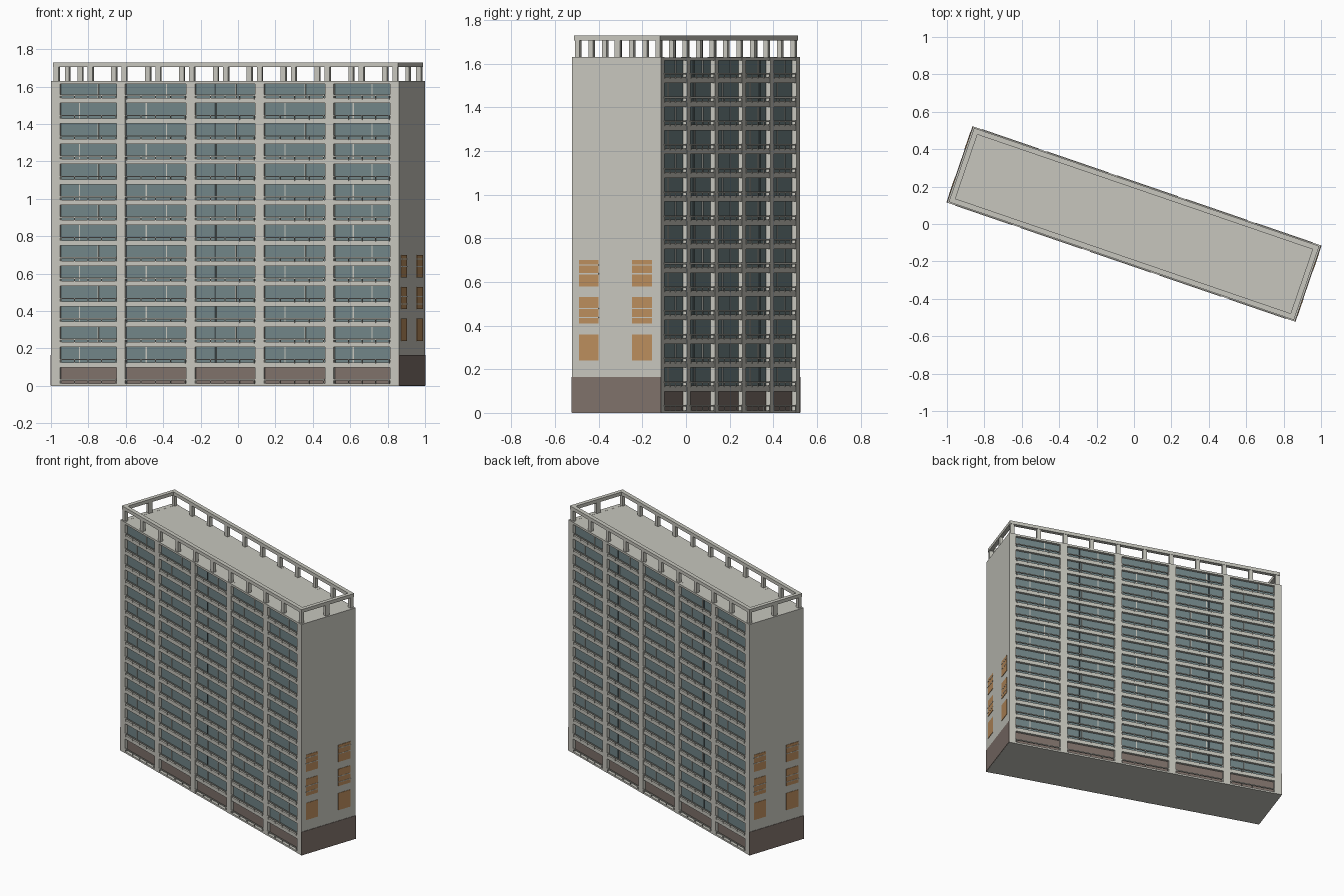
import bpy, bmesh, math
from mathutils import Matrix

if "Cube" in bpy.data.objects:
    bpy.data.objects.remove(bpy.data.objects["Cube"])

TURN = Matrix.Rotation(math.radians(-18.9), 4, 'Z')
L, W, H = 0.983, 0.215, 1.63      # half length, half width, wall height
FLOORS = 15
F = H / FLOORS
DEPTH = 0.02                      # recess of the glazing


def material(name, rgb):
    m = bpy.data.materials.new(name)
    m.diffuse_color = (*rgb, 1)
    m.use_nodes = True
    m.node_tree.nodes["Principled BSDF"].inputs["Base Color"].default_value = m.diffuse_color
    return m


CONCRETE = material("pale concrete", (0.57, 0.565, 0.51))
GLASS = material("blue grey glass", (0.165, 0.235, 0.245))
BROWN = material("brown cladding", (0.21, 0.165, 0.145))
ORANGE = material("orange panel", (0.50, 0.27, 0.11))
DARK = material("dark frame", (0.06, 0.08, 0.085))


def build(name, boxes, mat):
    """One object from boxes given as (u0, u1, v0, v1, z0, z1)."""
    bm = bmesh.new()
    for u0, u1, v0, v1, z0, z1 in boxes:
        place = Matrix.Translation(((u0 + u1) / 2, (v0 + v1) / 2, (z0 + z1) / 2))
        size = Matrix.Diagonal((abs(u1 - u0), abs(v1 - v0), z1 - z0, 1))
        bmesh.ops.create_cube(bm, size=1, matrix=TURN @ place @ size)
    mesh = bpy.data.meshes.new(name)
    bm.to_mesh(mesh)
    bm.free()
    mesh.materials.append(mat)
    ob = bpy.data.objects.new(name, mesh)
    bpy.context.collection.objects.link(ob)
    return ob


def both(boxes):
    """Repeat boxes on the opposite side, turned half way round."""
    return boxes + [(-b, -a, -d, -c, e, f) for a, b, c, d, e, f in boxes]


centres = [-0.958, -0.589, -0.195, 0.195, 0.589, 0.958]
bays = [(a + 0.025, b - 0.025) for a, b in zip(centres, centres[1:])]
wall = -W + DEPTH                 # plane of the glazing

# Glazed core and brown ground storey
build("glass_core", [(-L + 0.03, L - 0.03, wall, -wall, F, H - 0.01)], GLASS)
build("ground_storey", [(-L + 0.03, L - 0.03, wall, -wall, 0.004, F)], BROWN)

# End walls, roof, ground slab and full height columns
build("end_walls", both([(L - 0.032, L, -W, W, 0, H)]), CONCRETE)
build("roof", [(-L + 0.01, L - 0.01, -W + 0.001, W - 0.001, H - 0.015, H - 0.0005)], CONCRETE)
build("ground_slab", [(-L + 0.01, L - 0.01, -W + 0.001, W - 0.001, 0, 0.012)], CONCRETE)
build("columns", both([(max(c - 0.025, -L), min(c + 0.025, L), -W, wall + 0.01, 0, H)
                       for c in centres]), CONCRETE)

# Floor bands, railings, balusters and mullions in each bay
bands, rails, balusters, mullions = [], [], [], []
for u0, u1 in bays:
    for k in range(FLOORS):
        z = k * F
        if k:
            bands.append((u0, u1, -W + 0.002, wall + 0.005, z - 0.010, z + 0.017))
        rails.append((u0 - 0.004, u1, -W - 0.002, -W + 0.003, z + 0.029, z + 0.036))
        for i in range(5):
            u = u0 + (u1 - u0) * (0.02 + 0.24 * i)
            balusters.append((u - 0.002, u + 0.002, -W - 0.001, -W + 0.003,
                              z + 0.01, z + 0.03))
        if k:
            u = u0 + (u1 - u0) * (0.33 if k % 2 else 0.66)
            mullions.append((u - 0.003, u + 0.003, wall - 0.004, wall + 0.002,
                             z + 0.015, z + F - 0.008))
build("floor_bands", both(bands), CONCRETE)
build("railings", both(rails), CONCRETE)
build("balusters", both(balusters), CONCRETE)
build("window_mullions", both(mullions), CONCRETE)

# Dark vertical joints
build("dark_joints",
      [(-0.065, -0.057, wall - 0.005, wall + 0.002, F, H - 0.015)] +
      [(u - 0.004, u + 0.004, -wall - 0.002, -wall + 0.005, F, H - 0.015)
       for u in (-0.467, 0.467)], DARK)

# Brown base and orange panels on the end walls
build("end_base", both([(L - 0.002, L + 0.003, -W - 0.001, W + 0.001, 0.001, 0.165)]), BROWN)
build("end_panels", both([(L - 0.002, L + 0.003, v0, v1, z0, z0 + 0.12)
                          for v0, v1 in ((-0.18, -0.087), (0.077, 0.172))
                          for z0 in (0.24, 0.41, 0.58)]), ORANGE)
# Fine joints crossing the upper panels
build("panel_joints", both([(L, L + 0.0045, v0, v1, z, z + 0.005)
                            for v0, v1 in ((-0.181, -0.086), (0.076, 0.173))
                            for z in (0.435, 0.475, 0.635, 0.675)]), CONCRETE)

# Rooftop frame: beams on posts
a, b, t = L - 0.008, W - 0.006, 0.028
build("roof_frame_beams", both([(-a, a, -b, -b + t, 1.706, 1.73),
                                (a - t, a, -b + t, b - t, 1.706, 1.73)]), CONCRETE)
posts = []
for i in range(11):
    u = -a + 0.018 + i * (2 * a - 0.036) / 10
    posts.append((u - 0.014, u + 0.014, -b + 0.003, -b + t - 0.003, H - 0.002, 1.708))
posts.append((a - t + 0.003, a - 0.003, -0.014, 0.014, H - 0.002, 1.708))
build("roof_frame_posts", both(posts), CONCRETE)
